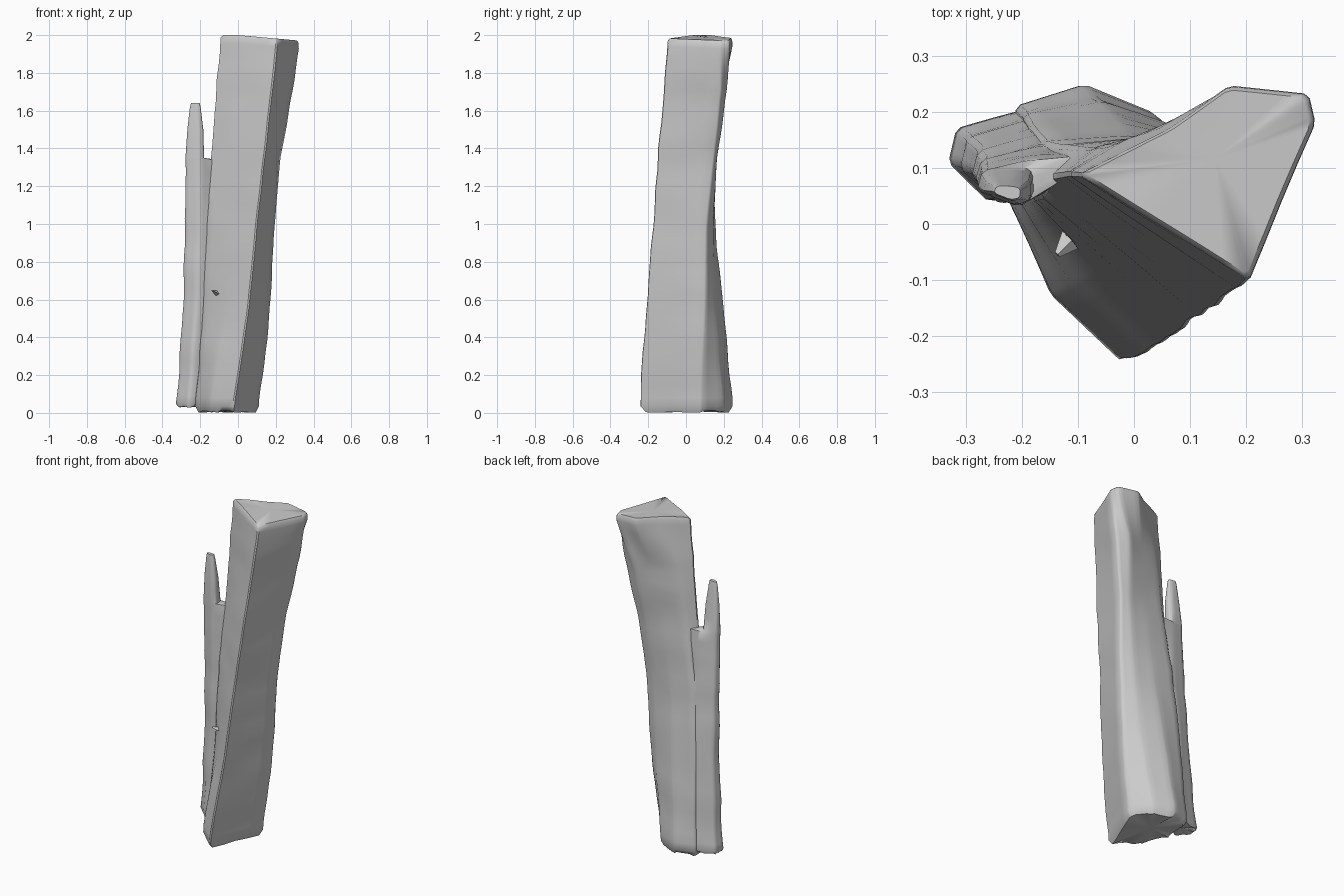
import bpy, bmesh, random
from mathutils import Vector, noise

if "Cube" in bpy.data.objects:
    bpy.data.objects.remove(bpy.data.objects["Cube"])

random.seed(4)


def section(keys, z):
    """Cross-section at height z, blended between the nearest key sections."""
    if z <= keys[0][0]:
        return [Vector(p) for p in keys[0][1]]
    for (z0, a), (z1, b) in zip(keys, keys[1:]):
        if z <= z1:
            t = (z - z0) / (z1 - z0)
            return [Vector(p).lerp(Vector(q), t) for p, q in zip(a, b)]
    return [Vector(p) for p in keys[-1][1]]


def rounded(pts, mid=4):
    """Nip each corner slightly and add points along every side."""
    out = []
    for p, q in zip(pts, pts[1:] + pts[:1]):
        r = min(0.2, 0.008 / (q - p).length)
        for i in range(mid + 1):
            out.append(p.lerp(q, r + (1 - 2 * r) * i / mid))
    return out


def loft(name, keys, levels, top_tilt=0.0):
    """levels: (height, inset scale). Builds a closed skin through all levels."""
    bm = bmesh.new()
    rings = []
    for z, s in levels:
        pts = rounded(section(keys, z))
        c = sum(pts, Vector((0, 0))) / len(pts)
        ring = []
        for p in pts:
            p = c + (p - c) * s
            n = noise.noise(Vector((p.x * 3, p.y * 3, z * 7))) * 0.008
            d = (p - c).normalized() * n
            dz = -top_tilt * max(0, p.x) * max(0, z - 1.6) / 0.4
            if z < 0.03:
                dz += random.uniform(0, 0.015)
            ring.append(bm.verts.new((p.x + d.x, p.y + d.y, z + dz)))
        rings.append(ring)
    for a, b in zip(rings, rings[1:]):
        for i in range(len(a)):
            j = (i + 1) % len(a)
            bm.faces.new((a[i], a[j], b[j], b[i]))
    for ring in (rings[0], rings[-1]):
        mid = sum((v.co for v in ring), Vector()) / len(ring)
        hub = bm.verts.new(mid)
        for i in range(len(ring)):
            bm.faces.new((ring[i], ring[(i + 1) % len(ring)], hub))
    bmesh.ops.recalc_face_normals(bm, faces=bm.faces)
    me = bpy.data.meshes.new(name)
    bm.to_mesh(me)
    bm.free()
    ob = bpy.data.objects.new(name, me)
    bpy.context.collection.objects.link(ob)
    return ob


# Split log: ridge, right corner, back right, back, back left, left, front face
log_keys = [
    (0.05, [(-.02, -.252), (.112, .08), (.03, .20), (-.09, .25), (-.21, .21), (-.23, .05), (-.15, -.13)]),
    (0.25, [(.01, -.238), (.143, .085), (.06, .185), (-.07, .23), (-.20, .20), (-.205, .04), (-.12, -.11)]),
    (0.55, [(.055, -.215), (.17, .10), (.09, .155), (-.04, .20), (-.19, .18), (-.185, .045), (-.07, -.09)]),
    (1.00, [(.10, -.18), (.20, .11), (.13, .145), (0, .155), (-.16, .145), (-.165, .05), (-.03, -.06)]),
    (1.35, [(.14, -.155), (.23, .15), (.17, .168), (.05, .155), (-.09, .135), (-.145, .085), (0, -.04)]),
    (1.70, [(.18, -.125), (.29, .185), (.21, .218), (.10, .18), (-.04, .14), (-.12, .09), (.03, -.015)]),
    (1.95, [(.205, -.103), (.325, .18), (.312, .232), (.17, .247), (.06, .17), (-.10, .088), (.04, 0)]),
]
levels = [(0.0, .90), (.035, .995)] + [(.08 + i * .0605, 1) for i in range(32)] + [(1.988, .99), (2.0, .94)]
log = loft("split_log", log_keys, levels, 0.09)

# Thin slab torn along the left side, ending in a free splinter
slab_keys = [
    (0.04, [(-.315, .17), (-.33, .11), (-.26, .038), (-.15, .09), (-.13, .18), (-.19, .205)]),
    (0.60, [(-.28, .14), (-.29, .09), (-.215, .038), (-.14, .07), (-.13, .15), (-.18, .172)]),
    (1.00, [(-.27, .115), (-.283, .075), (-.205, .036), (-.14, .065), (-.13, .13), (-.16, .14)]),
    (1.34, [(-.268, .095), (-.277, .06), (-.205, .036), (-.13, .08), (-.11, .12), (-.19, .11)]),
    (1.35, [(-.268, .095), (-.277, .06), (-.205, .036), (-.184, .05), (-.184, .09), (-.20, .10)]),
    (1.50, [(-.26, .08), (-.267, .055), (-.21, .036), (-.186, .045), (-.186, .075), (-.205, .085)]),
    (1.64, [(-.248, .07), (-.255, .055), (-.22, .04), (-.20, .045), (-.20, .065), (-.22, .07)]),
]
levels = [(.025, .9), (.05, 1)] + [(.09 + i * .0625, 1) for i in range(20)]
levels += [(1.34, 1), (1.35, 1), (1.42, 1), (1.5, 1), (1.57, 1), (1.62, 1), (1.64, .9)]
slab = loft("torn_slab", slab_keys, levels)

# Small raised chip on the front face
bpy.ops.mesh.primitive_cone_add(vertices=4, radius1=.035, radius2=.006, depth=.07,
                                location=(-.115, -.03, .635), rotation=(1.2, .2, -.8))
chip = bpy.context.object
chip.name = "chip"
chip.scale = (1, .6, 1)

# Merge into one piece of wood
bpy.context.view_layer.objects.active = log
for part in (slab, chip):
    mod = log.modifiers.new("join", 'BOOLEAN')
    mod.operation = 'UNION'
    mod.solver = 'EXACT'
    mod.object = part
    bpy.ops.object.modifier_apply(modifier=mod.name)
    bpy.data.objects.remove(part)

bpy.ops.object.select_all(action='DESELECT')
log.select_set(True)
bpy.ops.object.shade_smooth_by_angle(angle=0.85)
